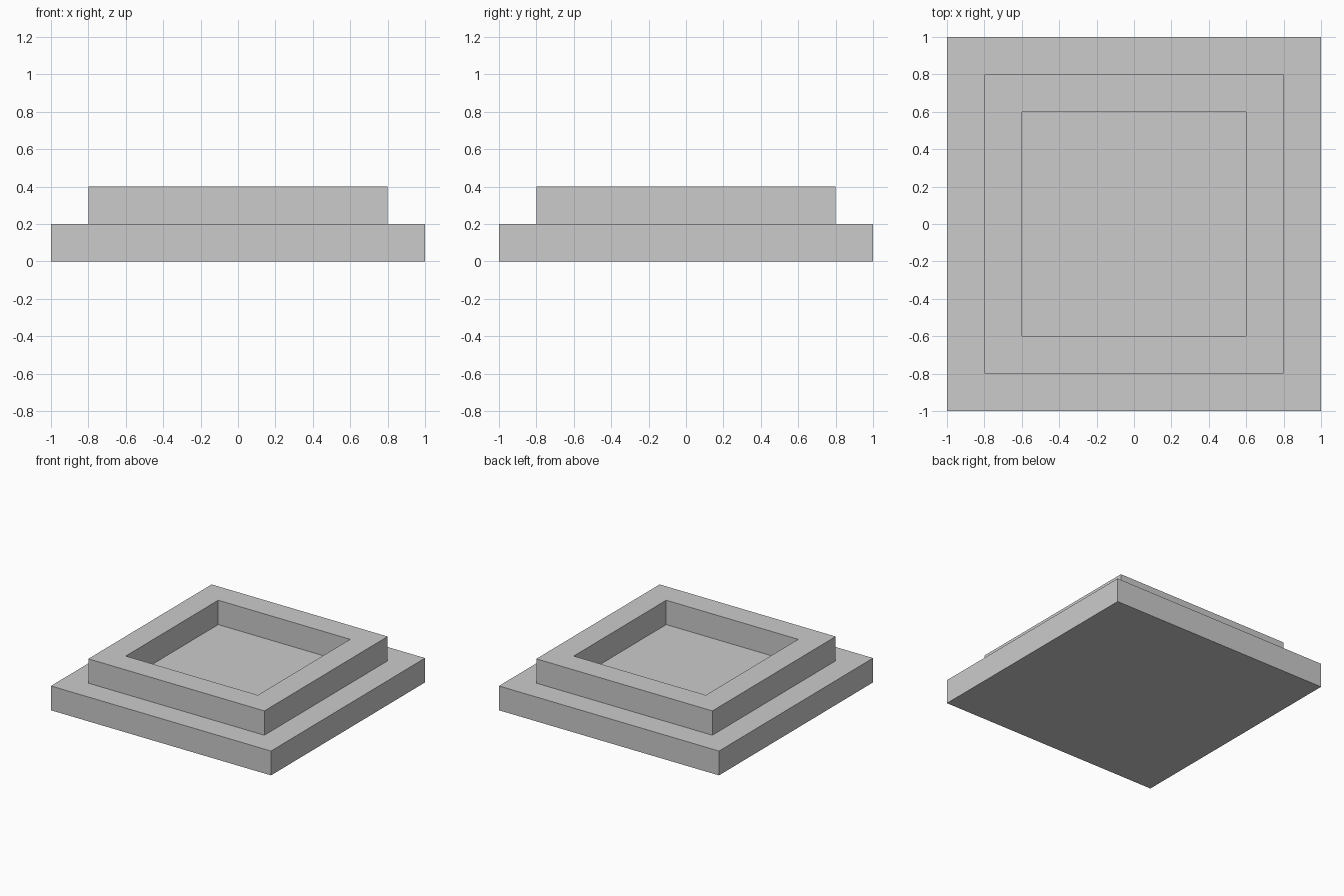
import bpy
import bmesh
from mathutils import Matrix, Vector

if "Cube" in bpy.data.objects:
    bpy.data.objects.remove(bpy.data.objects["Cube"])

STEP = 0.2   # height of each tier and width of each ledge


def inset(bm, face, width):
    bmesh.ops.inset_region(bm, faces=[face], thickness=width, use_even_offset=True)
    return face


def extrude(bm, face, dz):
    new = bmesh.ops.extrude_discrete_faces(bm, faces=[face])["faces"][0]
    bmesh.ops.translate(bm, verts=new.verts[:], vec=Vector((0, 0, dz)))
    return new


bm = bmesh.new()

# Square base slab
bmesh.ops.create_cube(bm, size=1.0, matrix=Matrix.Translation((0, 0, STEP / 2))
                      @ Matrix.Diagonal((2.0, 2.0, STEP, 1.0)))
bm.normal_update()
top = max(bm.faces, key=lambda f: f.calc_center_median().z)

# Raised tier
top = extrude(bm, inset(bm, top, STEP), STEP)
bm.normal_update()

# Sunken square recess inside the rim
extrude(bm, inset(bm, top, STEP), -STEP)
bmesh.ops.recalc_face_normals(bm, faces=bm.faces[:])

mesh = bpy.data.meshes.new("stepped_tray")
bm.to_mesh(mesh)
bm.free()
obj = bpy.data.objects.new("stepped_tray", mesh)
bpy.context.collection.objects.link(obj)
